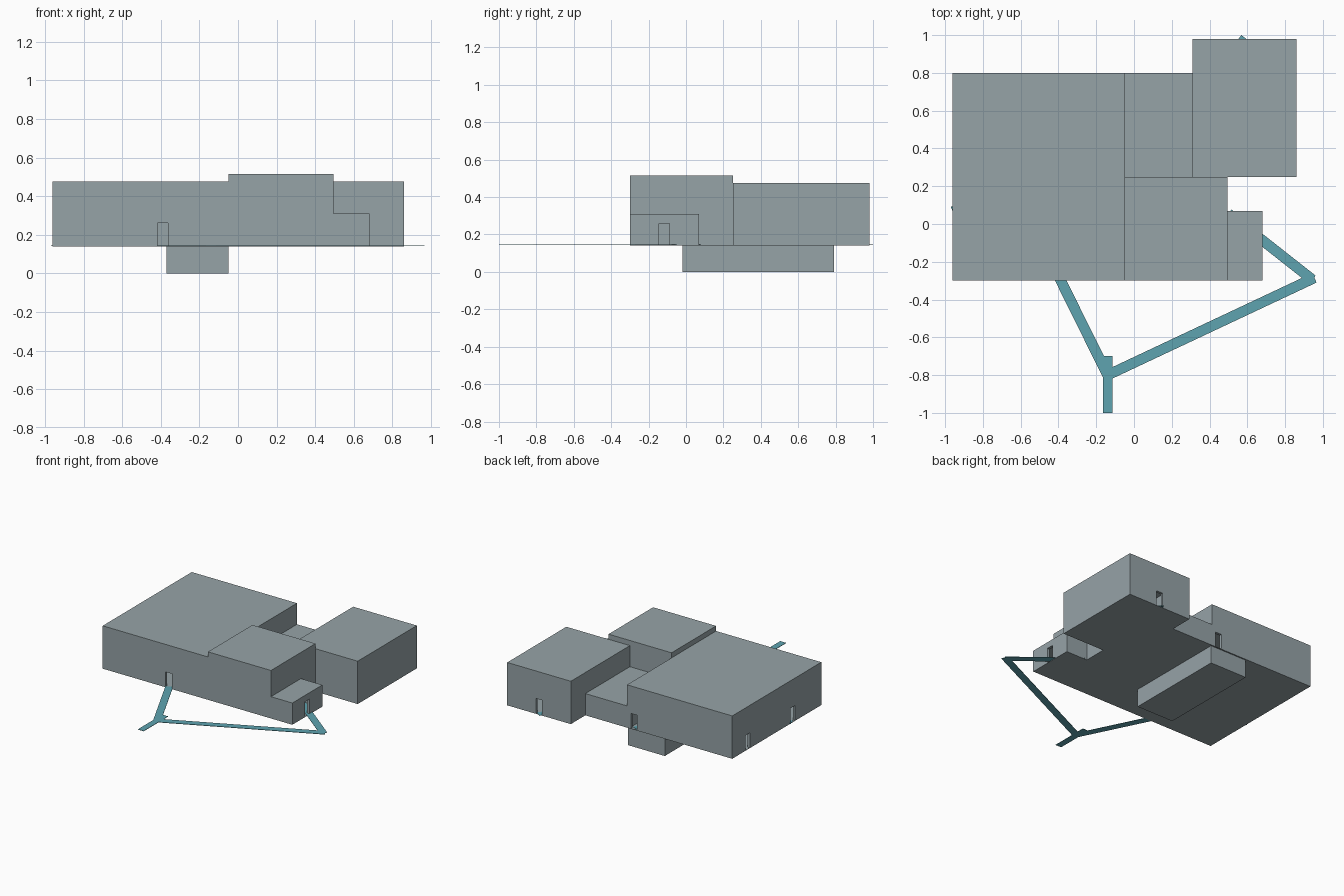
import bpy, bmesh
from mathutils import Vector

if "Cube" in bpy.data.objects:
    bpy.data.objects.remove(bpy.data.objects["Cube"])


def material(name, rgb):
    m = bpy.data.materials.new(name)
    m.diffuse_color = (*rgb, 1)
    m.use_nodes = True
    m.node_tree.nodes["Principled BSDF"].inputs["Base Color"].default_value = m.diffuse_color
    return m


GREY = material("wall grey", (0.305, 0.366, 0.386))
TEAL = material("path teal", (0.112, 0.371, 0.434))
BASE = 0.14      # floor level of the upper rooms
WALL = 0.02      # wall thickness
DOOR_W, DOOR_TOP = 0.055, 0.26
FLOOR = 0.143


def box(name, x, y, z, mat=GREY):
    bm = bmesh.new()
    bmesh.ops.create_cube(bm, size=1)
    for v in bm.verts:
        v.co = Vector([r[0] + (c + 0.5) * (r[1] - r[0])
                       for c, r in zip(v.co, (x, y, z))])
    mesh = bpy.data.meshes.new(name)
    bm.to_mesh(mesh)
    bm.free()
    mesh.materials.append(mat)
    ob = bpy.data.objects.new(name, mesh)
    bpy.context.collection.objects.link(ob)
    return ob


def cut(ob, x, y, z):
    cutter = box("cutter", x, y, z)
    cutter.hide_render = True
    mod = ob.modifiers.new("cut", 'BOOLEAN')
    mod.operation, mod.solver, mod.object = 'DIFFERENCE', 'EXACT', cutter
    bpy.context.view_layer.objects.active = ob
    bpy.ops.object.modifier_apply(modifier=mod.name)
    bpy.data.objects.remove(cutter)


def room(name, x, y, top, doors):
    """Hollow room; each door is (wall axis, wall position, centre along wall)."""
    ob = box(name, x, y, (BASE, top))
    cut(ob, (x[0] + WALL, x[1] - WALL), (y[0] + WALL, y[1] - WALL),
        (FLOOR, top - WALL))
    for axis, pos, mid in doors:
        through = (pos - WALL * 1.5, pos + WALL * 1.5)
        along = (mid - DOOR_W / 2, mid + DOOR_W / 2)
        cx, cy = (through, along) if axis == 'x' else (along, through)
        cut(ob, cx, cy, (FLOOR, DOOR_TOP))
    return ob


def path(name, a, b, width=0.055):
    """Thin flat strip from a to b."""
    a, b = Vector(a), Vector(b)
    d = b - a
    ob = box(name, (-d.length / 2, d.length / 2), (-width / 2, width / 2),
             (FLOOR + 0.0005, FLOOR + 0.0035), TEAL)
    mid = (a + b) / 2
    ob.location = (mid.x, mid.y, 0)
    ob.rotation_euler.z = Vector((1, 0)).angle_signed(d) * -1
    return ob


# Rooms with doorways
room("main_hall", (-0.96, -0.05), (-0.30, 0.80), 0.475,
     [('y', -0.30, -0.39), ('y', 0.80, -0.11), ('x', -0.96, 0.61), ('x', -0.96, 0.05)])
room("rear_room", (0.31, 0.86), (0.25, 0.98), 0.475, [('y', 0.98, 0.585)])
room("entrance_annex", (0.49, 0.68), (-0.30, 0.07), 0.31, [('x', 0.68, -0.117)])

# Closed rooms
box("central_room", (-0.05, 0.495), (-0.30, 0.25), (BASE, 0.515))
box("low_link_room", (-0.05, 0.31), (0.25, 0.80), (BASE, 0.31))
box("basement", (-0.37, -0.05), (-0.02, 0.79), (0, BASE))

# Outdoor paths
path("entry_path", (-0.14, -1.0), (-0.14, -0.70), 0.05)
path("hall_path", (-0.14, -0.80), (-0.395, -0.285))
path("long_path", (-0.14, -0.80), (0.955, -0.285))
path("annex_path", (0.945, -0.295), (0.50, 0.055))

# Path ends showing at the doorways
path("rear_door_path", (0.44, 0.7835), (0.59, 0.9835))
path("side_door_path", (-0.40, 0.265), (-0.96, 0.065))
path("back_door_path", (-0.30, 0.40), (-0.11, 0.785))
